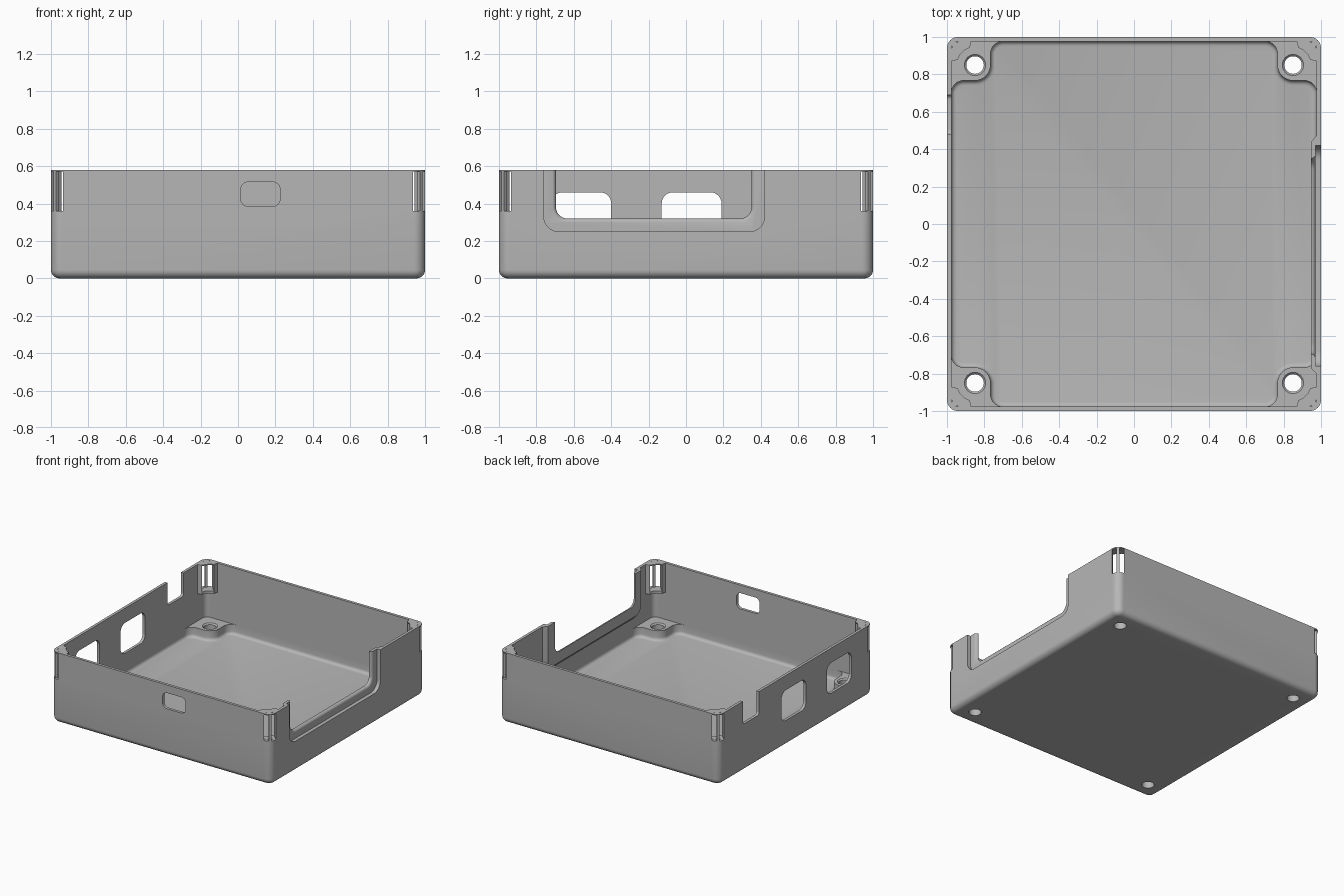
import bpy, bmesh
from math import cos, sin, pi
from mathutils import Vector

if "Cube" in bpy.data.objects:
    bpy.data.objects.remove(bpy.data.objects["Cube"])

HEIGHT = 0.58
grey = bpy.data.materials.new("plain grey")
grey.use_nodes = True
COLOUR = (0.47, 0.47, 0.47, 1)
grey.diffuse_color = COLOUR
grey.node_tree.nodes["Principled BSDF"].inputs["Base Color"].default_value = COLOUR


def arc(u, v, r, start, end, n=8):
    """Points on an arc, angles in quarter turns."""
    angles = [(start + (end - start) * i / n) * pi / 2 for i in range(n + 1)]
    return [Vector((u + r * cos(a), v + r * sin(a))) for a in angles]


def rounded(u0, v0, u1, v1, r):
    return (arc(u1 - r, v1 - r, r, 0, 1) + arc(u0 + r, v1 - r, r, 1, 2)
            + arc(u0 + r, v0 + r, r, 2, 3) + arc(u1 - r, v0 + r, r, 3, 4))


def inset(points, d):
    """Move a counter-clockwise outline inwards by d."""
    result = []
    for i, p in enumerate(points):
        a = (p - points[i - 1]).normalized()
        b = (points[(i + 1) % len(points)] - p).normalized()
        na, nb = Vector((-a.y, a.x)), Vector((-b.y, b.x))
        result.append(p + (na + nb) * d / (1 + na.dot(nb)))
    return result


def loft(name, points, steps, axis="z"):
    """Closed solid through (inset, position) steps along an axis."""
    place = {"z": lambda p, w: (p.x, p.y, w),
             "x": lambda p, w: (w, p.x, p.y),
             "y": lambda p, w: (p.x, w, p.y)}[axis]
    bm = bmesh.new()
    rings = [[bm.verts.new(place(p, w)) for p in inset(points, d)] for d, w in steps]
    for low, high in zip(rings, rings[1:]):
        for i in range(len(low)):
            bm.faces.new((low[i - 1], low[i], high[i], high[i - 1]))
    bm.faces.new(rings[0])
    bm.faces.new(rings[-1])
    bmesh.ops.recalc_face_normals(bm, faces=bm.faces)
    mesh = bpy.data.meshes.new(name)
    bm.to_mesh(mesh)
    bm.free()
    mesh.materials.append(grey)
    obj = bpy.data.objects.new(name, mesh)
    bpy.context.collection.objects.link(obj)
    return obj


def prism(name, points, start, end, axis="z"):
    return loft(name, points, [(0, start), (0, end)], axis)


def combine(target, tool, operation="DIFFERENCE"):
    bpy.ops.object.select_all(action="DESELECT")
    bpy.context.view_layer.objects.active = target
    target.select_set(True)
    mod = target.modifiers.new("join", "BOOLEAN")
    mod.operation, mod.solver, mod.object = operation, "EXACT", tool
    bpy.ops.object.modifier_apply(modifier=mod.name)
    bpy.data.objects.remove(tool)


def turned(points, quarter):
    """Rotate an outline by quarter turns about the centre."""
    c, s = [(1, 0), (0, 1), (-1, 0), (0, -1)][quarter]
    return [Vector((c * p.x - s * p.y, s * p.x + c * p.y)) for p in points]


# Outer shell with a rounded bottom edge
R = 0.045
curve = [(R * (1 - sin(t * pi / 12)), R * (1 - cos(t * pi / 12))) for t in range(7)]
case = loft("open_case", rounded(-1, -1, 1, 1, 0.06), curve + [(0, 0.65)])

# Main cavity, then the lower one that leaves a boss in each corner
combine(case, prism("cavity", rounded(-0.977, -0.977, 0.977, 0.977, 0.04), 0.116, 1))
corner = (arc(0.91, 0.70, 0.067, 0, 1) + arc(0.85, 0.85, 0.083, -1, -2)
          + arc(0.70, 0.91, 0.067, 0, 1))
floor = [p for q in range(4) for p in turned(corner, q)]
F = 0.025
fillet = [(F * (1 - sin(t * pi / 8)), 0.035 + F * (1 - cos(t * pi / 8))) for t in range(5)]
combine(case, loft("floor_cavity", floor, fillet + [(0, 0.14)]))

# Thickened rim on the side wall
combine(case, loft("rim_pad", rounded(-0.80, 0.20, 0.47, 0.8, 0.1),
                   [(0.03, 0.946), (0, 0.974), (0, 0.988)], "x"), "UNION")

# Corner blocks with stepped inner faces
half = [(0.986, 0.868), (0.943, 0.878), (0.93, 0.905)]
block = [Vector(p) for p in half] + [Vector(p[::-1]) for p in reversed(half)]
block = (block + [Vector((0.97, 0.97))])[::-1]
for q in range(4):
    combine(case, prism("corner_block", turned(block, q), 0.34, 0.62), "UNION")

# Diagonal latch slots and screw holes in each corner
slot = [Vector(p) for p in ((0.80, 0.864), (0.864, 0.80), (1.10, 1.036), (1.036, 1.10))]
hole = arc(0.85, 0.85, 0.047, 0, 4, 32)[:-1]
for q in range(4):
    combine(case, prism("latch_slot", turned(slot, q), 0.36, 0.572))
    combine(case, loft("screw_hole", turned(hole, q),
                       [(0, -0.1), (0, 0.106), (-0.012, 0.118), (-0.012, 0.15)]))

# Large stepped opening on the side, open at the top
combine(case, prism("side_recess", rounded(-0.76, 0.25, 0.42, 0.9, 0.08), 0.97, 1.2, "x"))
combine(case, loft("side_opening", rounded(-0.695, 0.32, 0.35, 0.9, 0.06),
                   [(0, 0.9), (0, 0.951), (-0.004, 0.961), (-0.012, 0.968),
                    (-0.02, 0.971), (-0.02, 1.2)], "x"))

# Ports and open notch in the opposite wall
for y0, z0, y1, z1, r in ((-0.72, 0.21, -0.40, 0.46, 0.06),
                          (-0.13, 0.21, 0.19, 0.46, 0.06),
                          (0.48, 0.39, 0.69, 0.8, 0.025)):
    combine(case, prism("side_port", rounded(y0, z0, y1, z1, r), -1.1, -0.9, "x"))

# Small port in the front wall
combine(case, prism("front_port", rounded(0.015, 0.385, 0.225, 0.515, 0.04), -1.1, -0.9, "y"))

# Level the top edge
combine(case, prism("top_trim", rounded(-1.2, -1.2, 1.2, 1.2, 0.05), HEIGHT, 1.3))

# Thin upright in the middle of each latch slot
post = [Vector(p) for p in ((0.958, 0.972), (0.972, 0.958), (0.986, 0.972), (0.972, 0.986))]
parts = [case]
for q, label in enumerate(("back_left", "back_right", "front_right", "front_left")):
    parts.append(prism(label + "_latch_post", turned(post, q), 0.355, 0.575))

bpy.ops.object.select_all(action="DESELECT")
for part in parts:
    part.select_set(True)
bpy.context.view_layer.objects.active = case
bpy.ops.object.shade_smooth_by_angle(angle=pi / 6)
